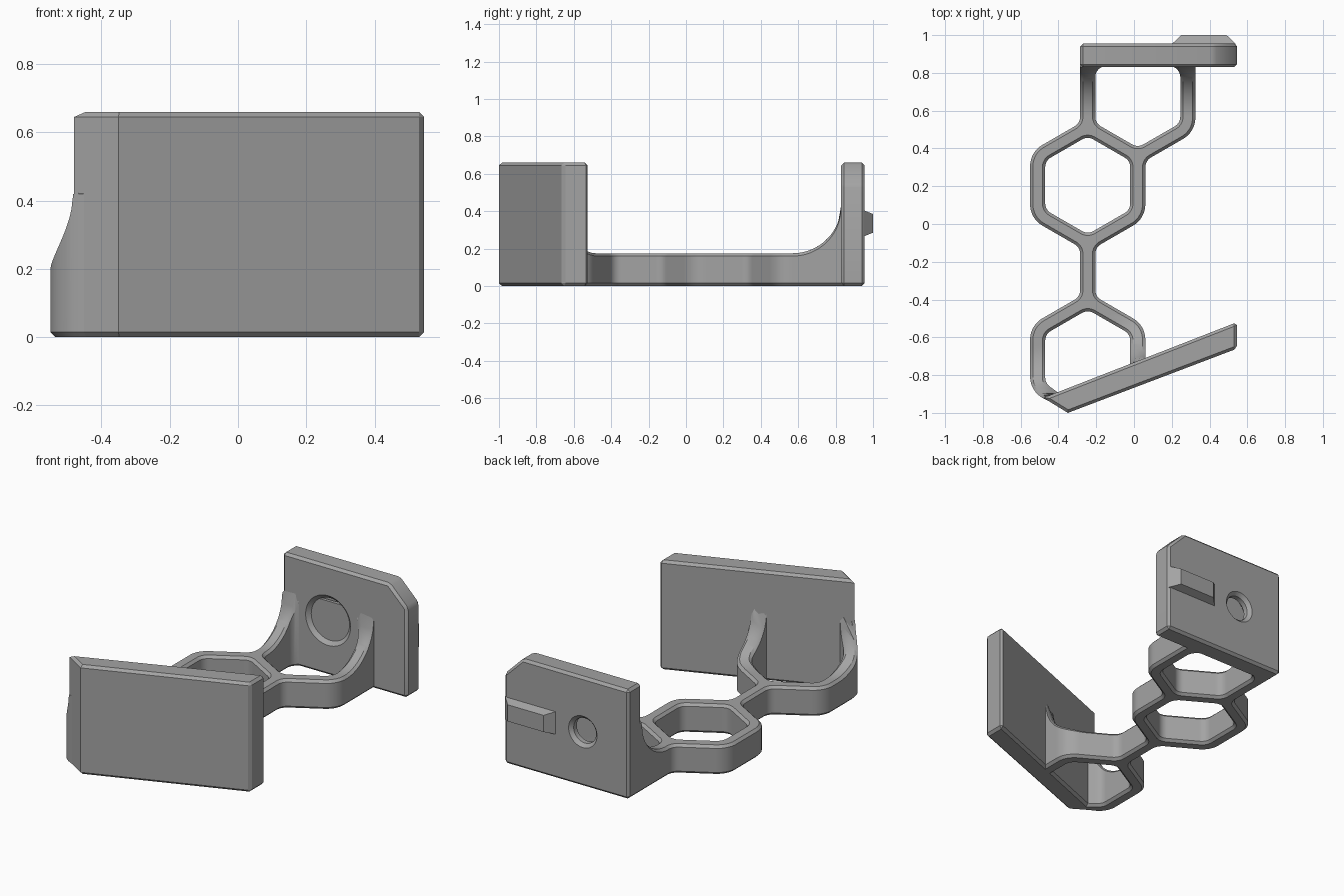
import bpy, bmesh, math
from mathutils import Vector

cube = bpy.data.objects.get("Cube")
if cube:
    bpy.data.objects.remove(cube, do_unlink=True)

grey = bpy.data.materials.new("plain grey")
grey.use_nodes = True
grey.diffuse_color = (0.37, 0.37, 0.37, 1)
grey.node_tree.nodes["Principled BSDF"].inputs["Base Color"].default_value = grey.diffuse_color

HEIGHT, BEVEL = 0.66, 0.015
BACK_Y = 0.83            # inner face of back plate
FRONT_IN = [Vector((-0.48, -0.92)), Vector((0.545, -0.52))]  # inner face of front plate


def finish(name, bm=None, mesh=None):
    if mesh is None:
        mesh = bpy.data.meshes.new(name)
    if bm:
        bmesh.ops.recalc_face_normals(bm, faces=bm.faces)
        bm.to_mesh(mesh)
        bm.free()
    mesh.materials.clear()
    mesh.materials.append(grey)
    ob = bpy.data.objects.new(name, mesh)
    bpy.context.collection.objects.link(ob)
    return ob


def smooth(ob):
    bpy.ops.object.select_all(action='DESELECT')
    ob.select_set(True)
    bpy.context.view_layer.objects.active = ob
    bpy.ops.object.shade_smooth_by_angle(angle=math.radians(30))


def prism(points, depth, keep_sharp=lambda e: False):
    """Extrude a 3D outline and chamfer its edges."""
    bm = bmesh.new()
    face = bm.faces.new([bm.verts.new(p) for p in points])
    ext = bmesh.ops.extrude_face_region(bm, geom=[face])
    moved = [v for v in ext["geom"] if isinstance(v, bmesh.types.BMVert)]
    bmesh.ops.translate(bm, verts=moved, vec=depth)
    bmesh.ops.recalc_face_normals(bm, faces=bm.faces)
    edges = [e for e in bm.edges if not keep_sharp(e)]
    bmesh.ops.bevel(bm, geom=edges, offset=BEVEL, segments=1, affect='EDGES', profile=0.5)
    return bm


# Front plate: slanted slab, left end cut along the honeycomb
front = [(-0.35, -1, 0), (0.545, -0.66, 0), (0.545, -0.52, 0), (-0.48, -0.92, 0)]


def left_upright(e):
    a, b = e.verts
    return abs(a.co.z - b.co.z) > 0.1 and a.co.x < -0.3


finish("front_plate", prism(front, (0, 0, HEIGHT), left_upright))

# Back plate: slab with one clipped top corner
back = [(x, BACK_Y, z) for x, z in
        [(-0.285, 0), (0.545, 0), (0.545, 0.54), (0.425, HEIGHT), (-0.285, HEIGHT)]]
back_plate = finish("back_plate", prism(back, (0, 0.125, 0)))

# Stepped screw hole, cut with a lathed shape
bm = bmesh.new()
profile = [(0, 0.8), (0.16, 0.8), (0.16, 0.82), (0.127, 0.853), (0.127, 0.885), (0.095, 0.885),
           (0.075, 0.905), (0.075, 0.935), (0.105, 0.965), (0.105, 0.98), (0, 0.98)]
verts = [bm.verts.new((r, y, 0)) for r, y in profile]
edges = [bm.edges.new(pair) for pair in zip(verts, verts[1:])]
bmesh.ops.spin(bm, geom=verts + edges, cent=(0, 0, 0), axis=(0, 1, 0),
               angle=math.tau, steps=48, use_merge=True)
bmesh.ops.remove_doubles(bm, verts=bm.verts, dist=0.0005)
bmesh.ops.translate(bm, verts=bm.verts, vec=(0.02, 0, 0.33))
cutter = finish("hole_cutter", bm)
cutter.hide_render = True
mod = back_plate.modifiers.new("hole", 'BOOLEAN')
mod.operation, mod.object, mod.solver = 'DIFFERENCE', cutter, 'EXACT'
bpy.context.view_layer.objects.active = back_plate
bpy.ops.object.modifier_apply(modifier="hole")
bpy.data.objects.remove(cutter, do_unlink=True)
smooth(back_plate)

# Tapered tab on the outside of the back plate
bm = bmesh.new()
bmesh.ops.create_cube(bm, size=1)
for v in bm.verts:
    outer = v.co.y > 0
    v.co.x = 0.37 + v.co.x * (0.24 if outer else 0.345)
    v.co.z = 0.335 + v.co.z * (0.1 if outer else 0.14)
    v.co.y = 1.0 if outer else 0.95
finish("back_tab", bm)


# Honeycomb frame
def rounded(points, step=0.012):
    """Closed outline with filleted corners and evenly divided straights."""
    out = []
    n = len(points)
    for i, (x, y, r) in enumerate(points):
        p = Vector((x, y))
        u = (Vector(points[i - 1][:2]) - p).normalized()
        w = (Vector(points[(i + 1) % n][:2]) - p).normalized()
        half = u.angle(w) / 2
        if r == 0:
            out.append(p)
            continue
        t = r / math.tan(half)
        centre = p + (u + w).normalized() * (r / math.sin(half))
        a, b = p + u * t - centre, p + w * t - centre
        for k in range(11):
            d = a.lerp(b, k / 10)
            out.append(centre + d.normalized() * r)
    dense = []
    for a, b in zip(out, out[1:] + out[:1]):
        m = max(1, math.ceil((b - a).length / step))
        dense += [a.lerp(b, k / m) for k in range(m)]
    return dense


CX, C1, C2 = -0.245, 0.205, -0.713      # cell centres
APO, HALF = 0.265, 0.04                 # cell apothem, half wall
RO, RI = 0.13, 0.06                     # outer and inner corner radii
RAD = APO / math.cos(math.pi / 6)
ow = APO + HALF
ov = ow * math.tan(math.pi / 6)
crotch = 2 * ov - HALF * math.tan(math.pi / 6)
iw = APO - HALF
iv = iw * math.tan(math.pi / 6)
bx, by = CX + 2 * APO, C1 + RAD         # right branch corner
tip = HALF * math.tan(math.pi / 6)

outline = [
    (CX - HALF, 0.89, 0), (CX - HALF, C1 + crotch, RI),
    (CX - ow, C1 + ov, RO), (CX - ow, C1 - ov, RO),
    (CX - HALF, C1 - crotch, RI), (CX - HALF, C2 + crotch, RI),
    (CX - ow, C2 + ov, RO), (CX - ow, C2 - ov, RO),
    (-0.42, -0.953, 0), (CX + ow, -0.795, 0),
    (CX + ow, C2 + ov, RO), (CX + HALF, C2 + crotch, RI),
    (CX + HALF, C1 - crotch, RI), (CX + ow, C1 - ov, RO),
    (CX + ow, C1 + RAD / 2 - tip, RI), (bx + HALF, by - tip, RO), (bx + HALF, 0.89, 0)]
middle_cell = [(CX + 2 * iv * math.sin(k * math.pi / 3),
                C1 + 2 * iv * math.cos(k * math.pi / 3), RI) for k in range(6)]
front_cell = [(CX, C2 + 2 * iv, RI), (CX + iw, C2 + iv, RI), (CX + iw, -0.755, 0),
              (-0.395, -0.898, 0), (CX - iw, C2 - iv, RI), (CX - iw, C2 + iv, RI)]
back_cell = [(CX + APO, C1 + RAD / 2 + 2 * tip, RI), (bx - HALF, by + tip, RI),
             (bx - HALF, 0.837, RI), (CX + HALF, 0.837, RI), (CX + HALF, by + tip, RI)]

TALL = 0.175
curve = bpy.data.curves.new("frame_outline", 'CURVE')
curve.dimensions, curve.fill_mode = '2D', 'BOTH'
curve.extrude = TALL / 2 - BEVEL
curve.bevel_depth, curve.bevel_resolution, curve.offset = BEVEL, 0, -BEVEL
for loop in (outline, middle_cell, front_cell, back_cell):
    pts = rounded(loop)
    sp = curve.splines.new('POLY')
    sp.points.add(len(pts) - 1)
    for q, p in zip(sp.points, pts):
        q.co = (p.x, p.y, 0, 1)
    sp.use_cyclic_u = True
tmp = bpy.data.objects.new("frame_outline", curve)
bpy.context.collection.objects.link(tmp)
bpy.context.view_layer.update()
mesh = bpy.data.meshes.new_from_object(tmp.evaluated_get(bpy.context.evaluated_depsgraph_get()))
bpy.data.objects.remove(tmp, do_unlink=True)

# Sweep the frame's top up into both plates
along = (FRONT_IN[1] - FRONT_IN[0]).normalized()
normal = Vector((-along.y, along.x))
SWEEP = 0.26


def lift(p):
    if p.y > BACK_Y and abs(p.x - 0.02) < 0.163:
        return 0
    d = min(BACK_Y - p.y, (p.xy - FRONT_IN[0]).dot(normal))
    d = SWEEP - max(0, min(SWEEP, d))
    return SWEEP - math.sqrt(max(0, SWEEP ** 2 - d ** 2))


bm = bmesh.new()
bm.from_mesh(mesh)
bmesh.ops.remove_doubles(bm, verts=bm.verts, dist=0.0002)
for v in bm.verts:
    top = v.co.z > 0
    v.co.z += TALL / 2 + (lift(v.co) if top else 0)
frame = finish("honeycomb_frame", bm, mesh)
smooth(frame)
